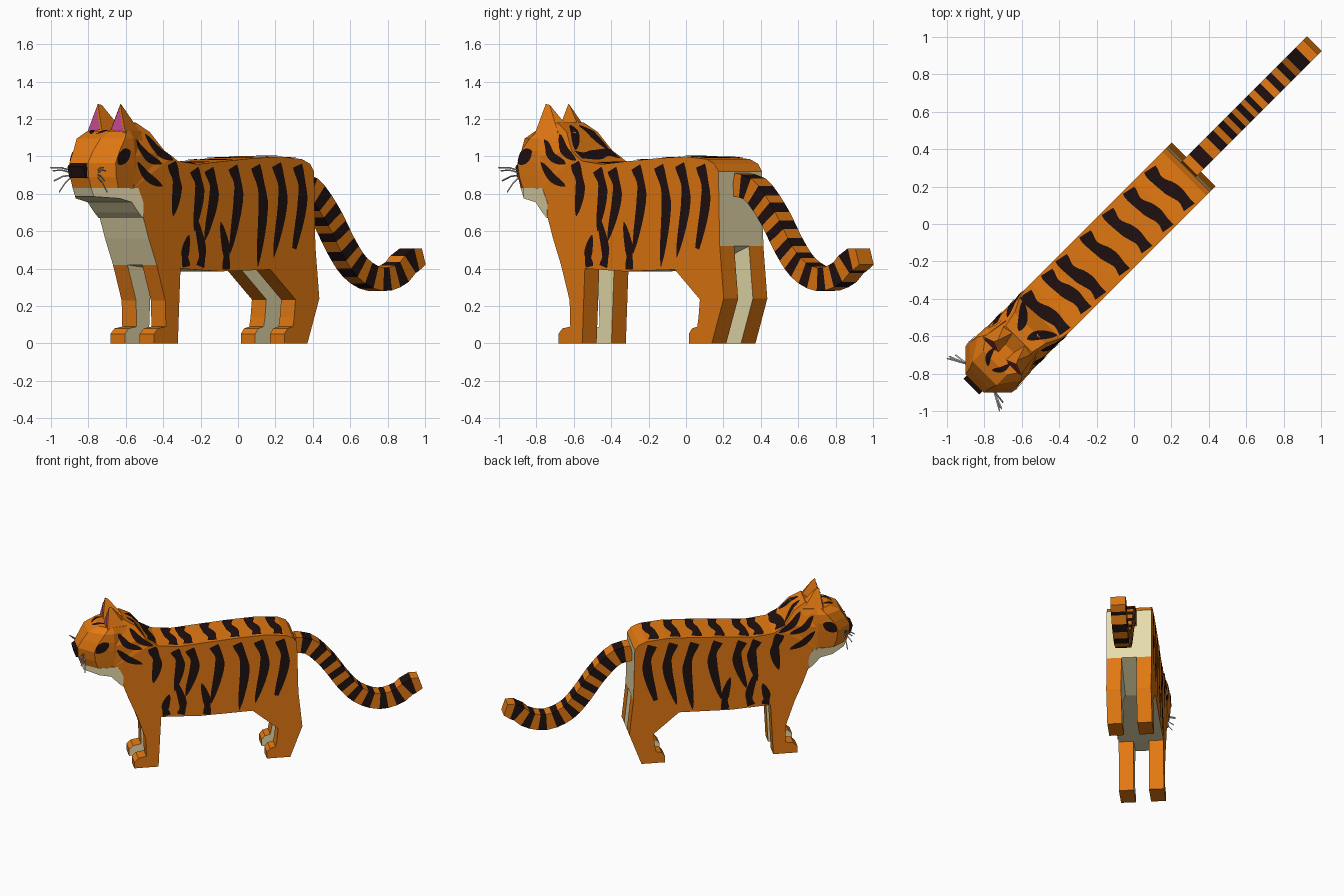
import bpy, bmesh, math
from mathutils import Vector
from mathutils.bvhtree import BVHTree

if "Cube" in bpy.data.objects:
    bpy.data.objects.remove(bpy.data.objects["Cube"])

# Local frame: u runs nose to tail, w is sideways, z up. The animal stands at 45 degrees.
S = math.sqrt(0.5)


def turn(v):
    return Vector(((v[0] + v[1]) * S, (v[0] - v[1]) * S, v[2]))


def material(name, rgb):
    m = bpy.data.materials.new(name)
    m.diffuse_color = (*rgb, 1)
    m.use_nodes = True
    m.node_tree.nodes["Principled BSDF"].inputs["Base Color"].default_value = m.diffuse_color
    return m


ORANGE, CREAM, BLACK, PINK, GREY = range(5)
MATS = [material("orange fur", (0.76, 0.19, 0.006)),
        material("cream fur", (0.80, 0.71, 0.41)),
        material("black stripe", (0.014, 0.005, 0.005)),
        material("pink ear", (0.58, 0.07, 0.30)),
        material("grey whisker", (0.45, 0.45, 0.47))]
skin_v, skin_f = [], []          # surfaces that stripes are projected on


def make(name, verts, faces, rule, outward=None, skin=False, taper=None):
    """Mesh from local points; rule(centre, normal) gives the colour."""
    bm = bmesh.new()
    vs = [bm.verts.new(v) for v in verts]
    for f in faces:
        bm.faces.new([vs[i] for i in f])
    if taper:                    # cut at a height, then narrow everything above it
        h, k = taper
        bmesh.ops.bisect_plane(bm, geom=bm.verts[:] + bm.edges[:] + bm.faces[:], dist=.001,
                               plane_co=(0, 0, h), plane_no=(0, 0, 1))
        for v in bm.verts:
            v.co.y *= 1 - max(0, v.co.z - h) * k
    if skin:
        bmesh.ops.triangulate(bm, faces=[f for f in bm.faces if len(f.verts) > 4])
        bm.verts.index_update()
        n = len(skin_v)
        skin_v.extend(v.co.copy() for v in bm.verts)
        skin_f.extend([v.index + n for v in f.verts] for f in bm.faces)
    for v in bm.verts:
        v.co = turn(v.co)
    bm.normal_update()
    if outward is None:
        bmesh.ops.recalc_face_normals(bm, faces=bm.faces[:])
    for f in bm.faces:
        if outward is not None and turn(f.normal).dot(outward) < 0:
            f.normal_flip()
        f.material_index = rule(turn(f.calc_center_median()), turn(f.normal))
    me = bpy.data.meshes.new(name)
    bm.to_mesh(me)
    bm.free()
    for m in MATS:
        me.materials.append(m)
    ob = bpy.data.objects.new(name, me)
    bpy.context.collection.objects.link(ob)
    return ob


def rings(loops):
    n = len(loops[0])
    verts = [p for l in loops for p in l]
    faces = [[r * n + i, r * n + (i + 1) % n, (r + 1) * n + (i + 1) % n, (r + 1) * n + i]
             for r in range(len(loops) - 1) for i in range(n)]
    return verts, faces + [list(range(n))[::-1], [(len(loops) - 1) * n + i for i in range(n)]]


def extrude(name, prof, lo, hi, rule, **kw):
    """Side profile (u, z) extruded from width lo(u) to hi(u)."""
    return make(name, *rings([[(u, w(u), z) for u, z in prof] for w in (lo, hi)]), rule, **kw)


def smooth(pts, steps):
    """Catmull-Rom through a list of tuples."""
    P = [Vector(p) for p in pts]
    P = [2 * P[0] - P[1]] + P + [2 * P[-1] - P[-2]]
    out = []
    for a, b, c, d in zip(P, P[1:], P[2:], P[3:]):
        for k in range(steps):
            t = k / steps
            out.append(0.5 * (2 * b + (c - a) * t + (2 * a - 5 * b + 4 * c - d) * t * t
                              + (3 * b - a - 3 * c + d) * t ** 3))
    return out + [P[-2]]


# Trunk with neck
body = [(-.78, .42), (-.84, .56), (-.88, .67), (-.92, .74), (-.95, .83), (-.95, 1.13),
        (-.87, 1.18), (-.785, 1.13), (-.71, 1.03), (-.62, .975), (-.47, .958), (-.3, .972),
        (-.05, .99), (.16, .999), (.32, .985), (.38, .96), (.41, .92), (.42, .52),
        (.08, .395), (-.3, .385), (-.6, .4)]
extrude("body", body, lambda u: -.165, lambda u: .165,
        lambda c, n: CREAM if abs(n.y) < .5 and (n.z < -.5 or (n.x < -.5 and c.z < .84)
                                                 or (n.x > .9 and c.z < .9)) else ORANGE,
        skin=True, taper=(1.0, 2.2))

# Head built from horizontal layers: z, front u, front width, cheek u, cheek width
head = [(.83, -1.18, .07, -1.07, .165), (.89, -1.2, .07, -1.09, .17),
        (.965, -1.205, .07, -1.10, .175), (1.03, -1.17, .075, -1.07, .175),
        (1.095, -1.13, .09, -1.02, .165), (1.135, -1.05, .09, -.98, .14)]
loops = []
for z, fu, fw, cu, cw in head:
    half = [(fu, fw), (cu, cw), (-.95, cw - .005), (-.85, .12)]
    loops.append([(u, w, z) for u, w in half] + [(u, -w, z) for u, w in half[::-1]])
make("head", *rings(loops), lambda c, n: ORANGE, skin=True)

# Nose
extrude("nose", [(-1.215, .885), (-1.23, .945), (-1.2, .968), (-1.16, .968), (-1.16, .885)],
        lambda u: -.06, lambda u: .06, lambda c, n: BLACK)

# Chin and throat
chin = [(-1.18, .83), (-1.16, .785), (-1.06, .775), (-.97, .755), (-.92, .70), (-.885, .67),
        (-.88, .75), (-.92, .83), (-1.06, .83)]
chin_w = lambda u: .167 if u > -1.1 else .07
extrude("chin", chin, lambda u: -chin_w(u), chin_w, lambda c, n: CREAM)

# Legs, cream on the inner side
front = [(-.78, .42), (-.715, .23), (-.71, .09), (-.77, .08), (-.8, .05), (-.8, 0), (-.62, 0),
         (-.6, .4)]
hind = [(.08, .395), (.27, .235), (.26, .14), (.25, .09), (.21, .08), (.186, .05), (.186, 0),
        (.36, 0), (.45, .24), (.42, .52)]
for s, side in ((1, "right"), (-1, "left")):
    for name, prof in (("front_leg", front), ("hind_leg", hind)):
        extrude(f"{name}_{side}", prof, lambda u: s * .056, lambda u: s * .165,
                lambda c, n: CREAM if n.y * s < -.9 else ORANGE)

    # Ears with pink inside
    ear = [Vector(p) for p in ((-1.0, s * .025, 1.12), (-1.0, s * .155, 1.1),
                               (-.975, s * .085, 1.28), (-.955, s * .075, 1.275),
                               (-.82, s * .13, 1.08), (-.82, s * .03, 1.12))]
    make(f"ear_{side}", ear, [(0, 1, 2), (2, 1, 4, 3), (0, 2, 3, 5), (5, 3, 4), (0, 5, 4, 1)],
         lambda c, n: ORANGE)
    mid = (ear[0] + ear[1] + ear[2]) / 3
    make(f"ear_inside_{side}", [mid + (p - mid) * .74 + Vector((-.005, 0, .01)) for p in ear[:3]],
         [(0, 1, 2)], lambda c, n: PINK, Vector((-1, 0, 0)))

    # Whiskers
    for k, tip in enumerate(((-1.216, .2, .94), (-1.2, .2, .925), (-1.2, .19, .87),
                             (-1.17, .18, .81))):
        a = Vector((-1.16, s * .1, .925 - .012 * k))
        b = Vector((tip[0], s * tip[1], tip[2]))
        ring = [Vector((math.cos(t), 0, math.sin(t))) * .005 for t in (.5, 2.6, 4.7)]
        make(f"whisker_{side}_{k + 1}", *rings([[p + r for r in ring] for p in (
            a, (a + b) / 2 + Vector((0, 0, .008)), b)]), lambda c, n: GREY)

# Tail: square tube with alternating bands
path = smooth([(.41, .85), (.53, .82), (.66, .69), (.78, .52), (.88, .41), (1.0, .35),
               (1.1, .345), (1.2, .38), (1.265, .435), (1.35, .465)], 20)
dist = [0]
for a, b in zip(path, path[1:]):
    dist.append(dist[-1] + (b - a).length)
BANDS = 21
loops = []
for i in range(BANDS + 1):
    j = min(range(len(path)), key=lambda k: abs(dist[k] - dist[-1] * i / BANDS))
    d = (path[min(j + 2, len(path) - 1)] - path[max(j - 2, 0)]).normalized()
    n = Vector((-d.y, d.x)) * (.062 if i < BANDS else .045)
    loops.append([(path[j].x + n.x * a, .055 * b, path[j].y + n.y * a)
                  for a, b in ((1, 1), (1, -1), (-1, -1), (-1, 1))])
tail = make("tail", *rings(loops), lambda c, n: ORANGE)
for k, p in enumerate(tail.data.polygons):
    p.material_index = BLACK if k < BANDS * 4 and (k // 4) % 2 == 1 else ORANGE

# Stripes: thin strips laid on the skin by casting rays from the side or from above
tree = BVHTree.FromPolygons(skin_v, skin_f)


def stripe(name, pts, width, axis, s=1, full=(False, False)):
    line = smooth(pts, 6)
    out = Vector((0, s, 0)) if axis == "side" else Vector((0, 0, 1))
    verts = []
    for i, p in enumerate(line):
        d = (line[min(i + 1, len(line) - 1)] - line[max(i - 1, 0)]).normalized()
        t = i / (len(line) - 1)
        blunt = (full[0] and t < .5) or (full[1] and t > .5)
        h = width / 2 * (.88 + .12 * math.sin(14 * t) if blunt
                         else max(.05, math.sin(math.pi * t) ** .6))
        for q in (p + Vector((-d.y, d.x)) * h, p - Vector((-d.y, d.x)) * h):
            o = Vector((q.x, 0, q.y) if axis == "side" else (q.x, q.y, 0)) + out * 2
            hit = tree.ray_cast(o, -out)[0]
            verts.append(hit + out * .005 if hit else None)
    keep = [i for i in range(0, len(verts), 2) if verts[i] and verts[i + 1]]
    vv = [verts[i + k] for i in keep for k in (0, 1)]
    make(name, vv, [(2 * i, 2 * i + 1, 2 * i + 3, 2 * i + 2) for i in range(len(keep) - 1)],
         lambda c, n: BLACK, out)


# From the back down the flank
long_stripes = [((-.67, .965), (-.63, .84), (-.66, .68)), ((-.51, .95), (-.46, .82), (-.5, .6)),
                ((-.40, .955), (-.35, .8), (-.42, .55)), ((-.22, .97), (-.165, .8), (-.23, .48)),
                ((-.05, .983), (.02, .76), (-.02, .41)), ((.11, .99), (.17, .78), (.1, .46)),
                ((.27, .983), (.32, .78), (.24, .45))]
low_stripes = [((-.46, .395), (-.44, .5), (-.5, .7)), ((-.26, .395), (-.26, .5), (-.3, .65)),
               ((-.56, .41), (-.57, .48), (-.54, .58))]
neck_stripes = [((-.92, 1.09), (-.85, 1.0), (-.74, .96)), ((-.93, .97), (-.85, .89), (-.74, .84)),
                ((-.83, 1.12), (-.76, 1.03), (-.66, .98))]
for s, side in ((1, "right"), (-1, "left")):
    for k, p in enumerate(long_stripes):
        stripe(f"flank_stripe_{side}_{k + 1}", p, .072, "side", s, (True, False))
    for k, p in enumerate(low_stripes):
        stripe(f"belly_stripe_{side}_{k + 1}", p, .06, "side", s, (True, False))
    for k, p in enumerate(neck_stripes):
        stripe(f"neck_stripe_{side}_{k + 1}", p, .05, "side", s)
    stripe(f"eye_{side}", ((-1.09, .96), (-1.04, 1.0), (-.99, 1.03)), .075, "side", s)
    stripe(f"brow_{side}", ((-1.09, s * .015), (-1.05, s * .05), (-1.0, s * .06)), .03, "top")
    stripe(f"nape_stripe_{side}", ((-.84, s * .03), (-.78, s * .06), (-.71, s * .13)), .05, "top")

# Across the back
for k, u in enumerate((-.67, -.51, -.40, -.22, -.05, .11, .27)):
    stripe(f"back_stripe_{k + 1}", ((u, -.163), (u - .015, -.07), (u + .012, .06), (u, .163)),
           .075, "top", 1, (True, True))
